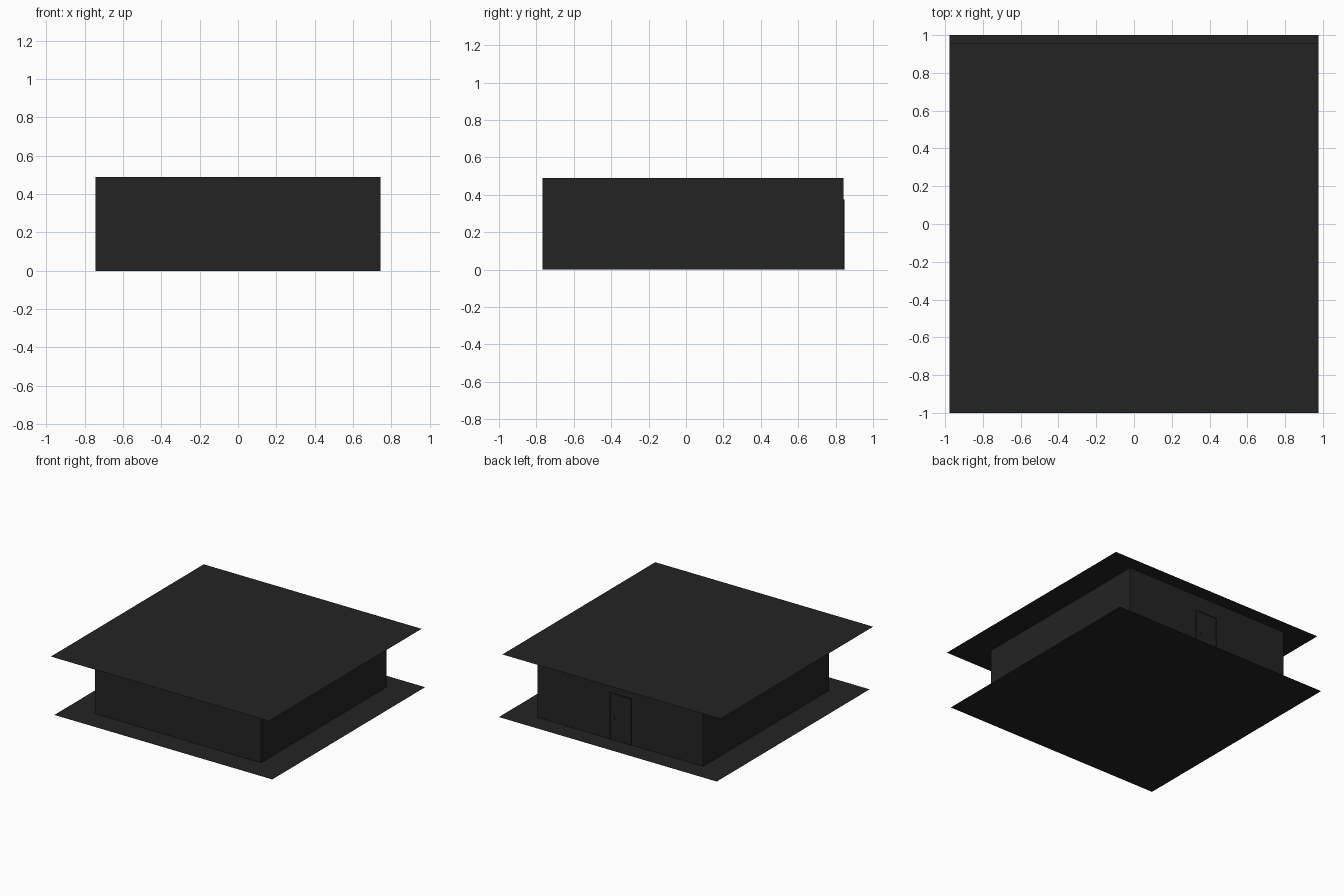
import bpy, bmesh, math
from mathutils import Matrix

if "Cube" in bpy.data.objects:
    bpy.data.objects.remove(bpy.data.objects["Cube"])

mat = bpy.data.materials.new("charcoal")
mat.diffuse_color = (0.017, 0.017, 0.017, 1)
mat.use_nodes = True
mat.node_tree.nodes["Principled BSDF"].inputs["Base Color"].default_value = mat.diffuse_color


def finish(bm, name):
    me = bpy.data.meshes.new(name)
    bm.to_mesh(me)
    bm.free()
    me.materials.append(mat)
    ob = bpy.data.objects.new(name, me)
    bpy.context.collection.objects.link(ob)
    return ob


def box(name, x, y, z):
    bm = bmesh.new()
    bmesh.ops.create_cube(bm, size=1)
    for v in bm.verts:
        v.co = [a + (c + 0.5) * (b - a) for c, (a, b) in zip(v.co, (x, y, z))]
    return finish(bm, name)


def sheet(name, x, y, z):
    bm = bmesh.new()
    bm.faces.new([bm.verts.new((sx, sy, z)) for sx, sy in
                  ((x[0], y[0]), (x[1], y[0]), (x[1], y[1]), (x[0], y[1]))])
    return finish(bm, name)


# Thin floor and roof sheets, slightly offset from each other
H = 0.49
sheet("floor_slab", (-0.976, 0.976), (-0.955, 1.0), 0)
sheet("flat_roof", (-0.976, 0.976), (-1.0, 0.955), H)

# Main block of walls
BACK = 0.841
box("walls", (-0.743, 0.743), (-0.766, BACK), (0, H))

# Door on the back wall: panel, two jambs and a lintel
W, T, TOP = 0.102, 0.014, 0.376
box("door_panel", (-W + T, W - T), (BACK - 0.005, BACK + 0.002), (0, TOP - T))
for side, s in (("left", -1), ("right", 1)):
    box("door_jamb_" + side, sorted((s * W, s * (W - T))),
        (BACK - 0.005, BACK + 0.006), (0, TOP))
box("door_lintel", (-W + T, W - T), (BACK - 0.005, BACK + 0.006), (TOP - T, TOP))

# Door knob
bm = bmesh.new()
bmesh.ops.create_cone(bm, cap_ends=True, segments=12, radius1=0.012, radius2=0.009,
                      depth=0.006,
                      matrix=Matrix.Translation((0.055, BACK + 0.004, 0.18))
                      @ Matrix.Rotation(-math.pi / 2, 4, 'X'))
finish(bm, "door_knob")
